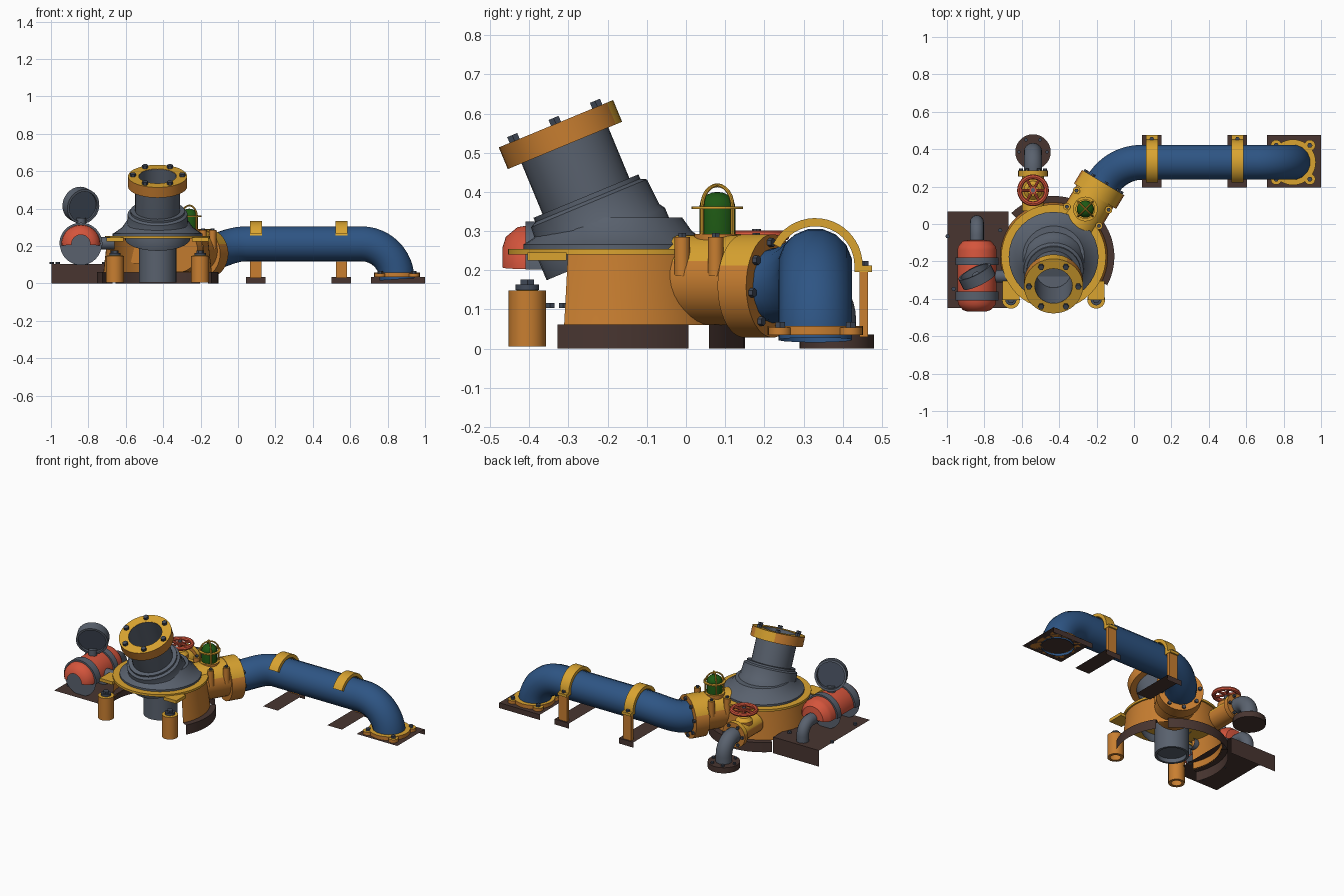
import bpy, bmesh, math
from mathutils import Vector, Matrix

if "Cube" in bpy.data.objects:
    bpy.data.objects.remove(bpy.data.objects["Cube"])

def mat(name, c):
    m = bpy.data.materials.new(name)
    m.diffuse_color = (*c, 1)
    m.use_nodes = True
    m.node_tree.nodes["Principled BSDF"].inputs["Base Color"].default_value = m.diffuse_color
    return m

YEL = mat("yellow paint", (.70, .37, .03))
ORA = mat("orange paint", (.58, .21, .03))
GRY = mat("grey metal", (.10, .12, .155))
DRK = mat("dark bolt metal", (.055, .07, .10))
BLU = mat("blue pipe paint", (.027, .09, .23))
BRN = mat("brown iron", (.065, .036, .030))
RED = mat("red paint", (.66, .09, .045))
GRN = mat("green glass", (.013, .10, .007))
Z = Vector((0, 0, 1))

def finish(name, bm, mats, smooth=True):
    bmesh.ops.remove_doubles(bm, verts=bm.verts, dist=1e-5)
    bmesh.ops.recalc_face_normals(bm, faces=bm.faces)
    if len(mats) > 1:                      # upward faces first colour, others second
        bm.normal_update()
        for f in bm.faces:
            f.material_index = 0 if f.normal.z > .35 else 1
    me = bpy.data.meshes.new(name)
    bm.to_mesh(me)
    bm.free()
    for m in mats:
        me.materials.append(m)
    ob = bpy.data.objects.new(name, me)
    bpy.context.collection.objects.link(ob)
    bpy.ops.object.select_all(action='DESELECT')
    ob.select_set(True)
    bpy.context.view_layer.objects.active = ob
    if smooth:
        bpy.ops.object.shade_smooth_by_angle(angle=math.radians(35))
    return ob

def lathe(name, prof, loc, mats, axis=Z, a0=0, a1=360, n=32):
    """Revolve (radius, height) points around an axis, fully or over an arc."""
    bm = bmesh.new()
    M = Matrix.Translation(loc) @ Z.rotation_difference(Vector(axis).normalized()).to_matrix().to_4x4()
    rings = []
    for i in range(n + 1):
        a = math.radians(a0 + (a1 - a0) * i / n)
        rings.append([bm.verts.new(M @ Vector((r * math.cos(a), r * math.sin(a), h))) for r, h in prof])
    for p, q in zip(rings, rings[1:]):
        for k in range(len(prof) - 1):
            bm.faces.new((p[k], q[k], q[k + 1], p[k + 1]))
    return finish(name, bm, mats)

def cyl(name, r, h, loc, mats, axis=Z, n=32):
    return lathe(name, [(0, 0), (r, 0), (r, h), (0, h)], loc, mats, axis, n=n)

def ring(name, ro, ri, h, loc, mats, axis=Z, a0=0, a1=360, n=32):
    return lathe(name, [(ri, 0), (ro, 0), (ro, h), (ri, h), (ri, 0)], loc, mats, axis, a0, a1, n)

def box(name, lo, hi, mats):
    bm = bmesh.new()
    lo, hi = Vector(lo), Vector(hi)
    bmesh.ops.create_cube(bm, size=1, matrix=Matrix.Translation((lo + hi) / 2) @ Matrix.Diagonal((*(hi - lo), 1)))
    return finish(name, bm, mats, False)

def tube(name, pts, r, m):
    cu = bpy.data.curves.new(name, 'CURVE')
    cu.dimensions = '3D'
    cu.bevel_depth, cu.bevel_resolution = r, 6 if r > .02 else 2
    sp = cu.splines.new('POLY')
    sp.points.add(len(pts) - 1)
    for p, c in zip(sp.points, pts):
        p.co = (*c, 1)
    cu.materials.append(m)
    ob = bpy.data.objects.new(name, cu)
    bpy.context.collection.objects.link(ob)
    bpy.ops.object.select_all(action='DESELECT')
    ob.select_set(True)
    bpy.context.view_layer.objects.active = ob
    bpy.ops.object.convert(target='MESH')
    bpy.ops.object.shade_smooth_by_angle(angle=math.radians(35))

def bolts(name, rad, count, loc, axis, m, size=.016, h=.016, ph=0):
    q = Z.rotation_difference(Vector(axis).normalized())
    for i in range(count):
        a = 2 * math.pi * i / count + ph
        p = Vector(loc) + q @ Vector((rad * math.cos(a), rad * math.sin(a), 0))
        cyl(f"{name}_{i}", size, h, p, [m], axis, 6)

def shelf(name, lo, hi):
    """Sheet base: top plate with a back wall down to the ground."""
    (x0, y0), (x1, y1, z) = lo, hi
    bm = bmesh.new()
    v = [bm.verts.new(p) for p in ((x0, y0, z), (x1, y0, z), (x1, y1, z), (x0, y1, z), (x1, y1, 0), (x0, y1, 0))]
    bm.faces.new(v[:4])
    bm.faces.new((v[3], v[2], v[4], v[5]))
    finish(name, bm, [BRN], False)

C = Vector((-.43, -.175, 0))

# pump housing: open-fronted skirt, plinth segments, rim plate, suction pipe
lathe("housing_skirt", [(.29, .06), (.275, .19), (.27, .245)], C, [ORA], a0=-28, a1=205, n=40)
for i, (a, b) in enumerate(((-28, 34), (46, 134), (146, 205))):
    lathe(f"plinth_{i}", [(.325, 0), (.325, .062), (.285, .062)], C, [BRN], a0=a, a1=b, n=14)
cyl("rim_plate", .28, .014, C + Z * .24, [YEL], n=48)
lathe("suction_pipe", [(.1, .24), (.1, .004), (.085, .004), (.085, .03), (0, .03)], C, [GRY])

# front feet with bolts
for sx in (-1, 1):
    p = C + Vector((sx * .228, -.23, 0))
    lathe(f"front_foot_{sx}", [(.03, .005), (.048, .005), (.048, .148), (0, .15)], p, [YEL, ORA], n=16)
    cyl(f"foot_washer_{sx}", .03, .014, p + Z * .15, [DRK], n=16)
    cyl(f"foot_bolt_{sx}", .02, .026, p + Z * .15, [DRK], n=6)
    box(f"foot_lug_{sx}", (p.x - .045, p.y, .225), (p.x + .045, p.y + .1, .245), [YEL])

# grey dome and tilted inlet
lathe("dome", [(.24, .252), (.24, .266), (.225, .275), (.19, .30), (.165, .335), (0, .335)], C, [GRY])
t = math.radians(22.5)
AX = Vector((0, -math.sin(t), math.cos(t)))
TOP = Vector((-.43, -.332, .574))
lathe("inlet_collar", [(.175, -.36), (.175, -.305), (.165, -.29), (.16, -.22), (.145, -.212), (.145, -.20), (.12, -.20)],
      TOP, [GRY], AX)
lathe("inlet_pipe", [(.12, -.22), (.12, -.05), (.118, -.002), (.1, -.002), (.1, -.24), (0, -.24)], TOP, [GRY], AX)
ring("inlet_flange", .158, .101, .06, TOP - AX * .06, [YEL, ORA], AX, n=40)
bolts("inlet_bolt", .132, 6, TOP, AX, DRK)

# outlet stub and flange
ang = math.radians(59)
D = Vector((math.cos(ang), math.sin(ang), 0))
E = Vector((-.17, .213, .16))
cyl("outlet_stub", .115, .26, E - D * .28 + Z * .015, [YEL, ORA], D)
ring("outlet_flange", .132, .08, .085, E - D * .075, [YEL, ORA], D, n=40)
bolts("outlet_bolt", .112, 8, E + D * .01, D, DRK, .012, .012, .4)
S = Vector((-D.y, D.x, 0))
for i, (along, side) in enumerate(((-.20, .1), (-.20, -.1), (-.1, .1), (-.1, -.1))):
    p = E + D * along + S * side
    cyl(f"outlet_lug_{i}", .02, .1, (p.x, p.y, .185), [YEL, ORA], n=12)
    cyl(f"outlet_lug_bolt_{i}", .011, .01, (p.x, p.y, .285), [DRK], n=6)

# blue discharge pipe: start bend, straight run, end bend
path = [E - D * .02]
for i in range(13):
    a = ang * (1 - i / 12)
    path.append(Vector((.045 - .25 * math.sin(a), .33 - .25 * (1 - math.cos(a)), .16 + .052 * (1 - math.cos(math.pi * i / 12)) / 2)))
for i in range(13):
    a = math.pi / 2 * i / 12
    path.append(Vector((.66 + .19 * math.sin(a), .33, .022 + .19 * math.cos(a))))
tube("blue_pipe", path, .095, BLU)
ring("end_flange", .122, .09, .024, (.85, .33, .034), [YEL, ORA], n=40)
for sx in (-1, 1):
    for sy in (-1, 1):
        p = (.85 + sx * .09, .33 + sy * .09, .034)
        cyl(f"end_ear_{sx}_{sy}", .03, .02, p, [YEL, ORA], n=16)
        cyl(f"end_bolt_{sx}_{sy}", .014, .034, p, [DRK], n=6)
shelf("end_base", (.71, .195), (1, .475, .034))

# pipe straps
for i, x in enumerate((.095, .553)):
    ring(f"strap_arch_{i}", .121, .1, .064, (x - .032, .33, .212), [YEL], (1, 0, 0), 90, 243, 20)
    box(f"strap_ear_{i}", (x - .032, .43, .195), (x + .032, .475, .212), [YEL])
    box(f"strap_post_{i}", (x - .03, .443, .03), (x + .03, .465, .2), [ORA])
    cyl(f"strap_bolt_{i}", .012, .012, (x, .455, .212), [DRK], n=6)
    shelf(f"strap_base_{i}", (x - .052, .195), (x + .052, .475, .034))

# caged lamp
L = Vector((-.26, .08, 0))
cyl("lamp_seat", .06, .03, L + Z * .262, [YEL, ORA], n=24)
lathe("lamp_glass", [(.046, .285), (.046, .36)] +
      [(.046 * math.cos(a * math.pi / 10), .36 + .04 * math.sin(a * math.pi / 10)) for a in range(1, 6)], L, [GRN], n=20)
ring("lamp_cage_ring", .066, .05, .007, L + Z * .356, [YEL])
for i in range(2):
    a = math.pi * i / 2 + math.pi / 4
    u = Vector((math.cos(a), math.sin(a), 0))
    pts = [L + u * .055 + Z * .285]
    pts += [L + u * .055 * math.cos(k * math.pi / 12) + Z * (.362 + .055 * math.sin(k * math.pi / 12)) for k in range(13)]
    tube(f"lamp_cage_bar_{i}", pts + [L - u * .055 + Z * .285], .005, YEL)

# side valve with handwheel, elbow and floor flange
V = Vector((-.54, 0, 0))
Y = Vector((0, 1, 0))
cyl("valve_body", .06, .19, V + Y * .07 + Z * .165, [YEL, ORA], Y, 20)
ring("valve_flange", .08, .04, .03, V + Y * .255 + Z * .165, [YEL, ORA], Y, n=24)
bolts("valve_bolt", .064, 6, V + Y * .285 + Z * .165, Y, DRK, .01, .012)
lathe("valve_bonnet", [(.05, .165), (.05, .225), (.03, .245), (0, .245)], V + Y * .18, [YEL, ORA], n=20)
cyl("valve_stem", .012, .075, V + Y * .18 + Z * .23, [GRY], n=10)
W = V + Y * .18 + Z * .288
lathe("handwheel_rim", [(.072 + .013 * math.cos(k * math.pi / 4), .013 * math.sin(k * math.pi / 4)) for k in range(9)], W, [RED])
cyl("handwheel_hub", .02, .02, W - Z * .008, [RED], n=12)
for i in range(3):
    a = math.pi * i / 3
    u = Vector((math.cos(a), math.sin(a), 0)) * .07
    tube(f"handwheel_spokes_{i}", [W - u, W + u], .008, RED)
arc = [V + Y * (.295 + .09 * math.sin(k * math.pi / 20)) + Z * (.075 + .09 * math.cos(k * math.pi / 20)) for k in range(11)]
tube("valve_elbow", [V + Y * .24 + Z * .165] + arc + [V + Y * .385 + Z * .02], .049, GRY)
cyl("valve_floor_flange", .095, .036, V + Y * .385, [BRN], n=28)
bolts("floor_flange_bolt", .075, 6, V + Y * .385 + Z * .036, Z, DRK, .01, .01)

# pressure tank: upper shell, bands with end discs, pipes, gauge
T = Vector((-.84, 0, .21))
shelf("tank_base", (-.997, -.45), (-.67, .068, .104))
bolts("base_bolt", .2, 4, (-.84, -.19, .104), Z, DRK, .012, .012, .9)
lathe("tank_shell", [(.05, -.468), (.075, -.46), (.1, -.43), (.105, -.40), (.105, -.14), (.1, -.12), (.075, -.09), (0, -.08)],
      T, [RED], Y, 176, 364, 28)
for i, (y0, y1) in enumerate(((-.41, -.36), (-.22, -.18))):
    ring(f"tank_band_{i}", .115, .104, y1 - y0, T + Y * y0, [GRY], Y, 176, 364, 28)
    lathe(f"tank_band_disc_{i}", [(0, 0), (.112, 0)], T + Y * (y0 + .002), [GRY], Y)
tube("tank_feed_pipe", [(-.75, -.28, .215), (-.66, -.28, .215)], .034, GRY)
arc = [T + Vector((0, -.06 + .07 * math.sin(k * math.pi / 16), -.07 + .07 * math.cos(k * math.pi / 16))) for k in range(9)]
tube("tank_drain_elbow", [T + Y * -.12] + arc + [(-.84, .01, .1)], .037, GRY)
G = Vector((-.84, -.28, .418))
A = Vector((-.42, .85, .22)).normalized()
cyl("gauge_stem", .026, .05, (-.84, -.28, .3), [GRY], n=12)
ring("gauge_case", .095, .082, .06, G - A * .03, [GRY], A, n=28)
cyl("gauge_dial", .083, .006, G - A * .015, [DRK], A, 28)
